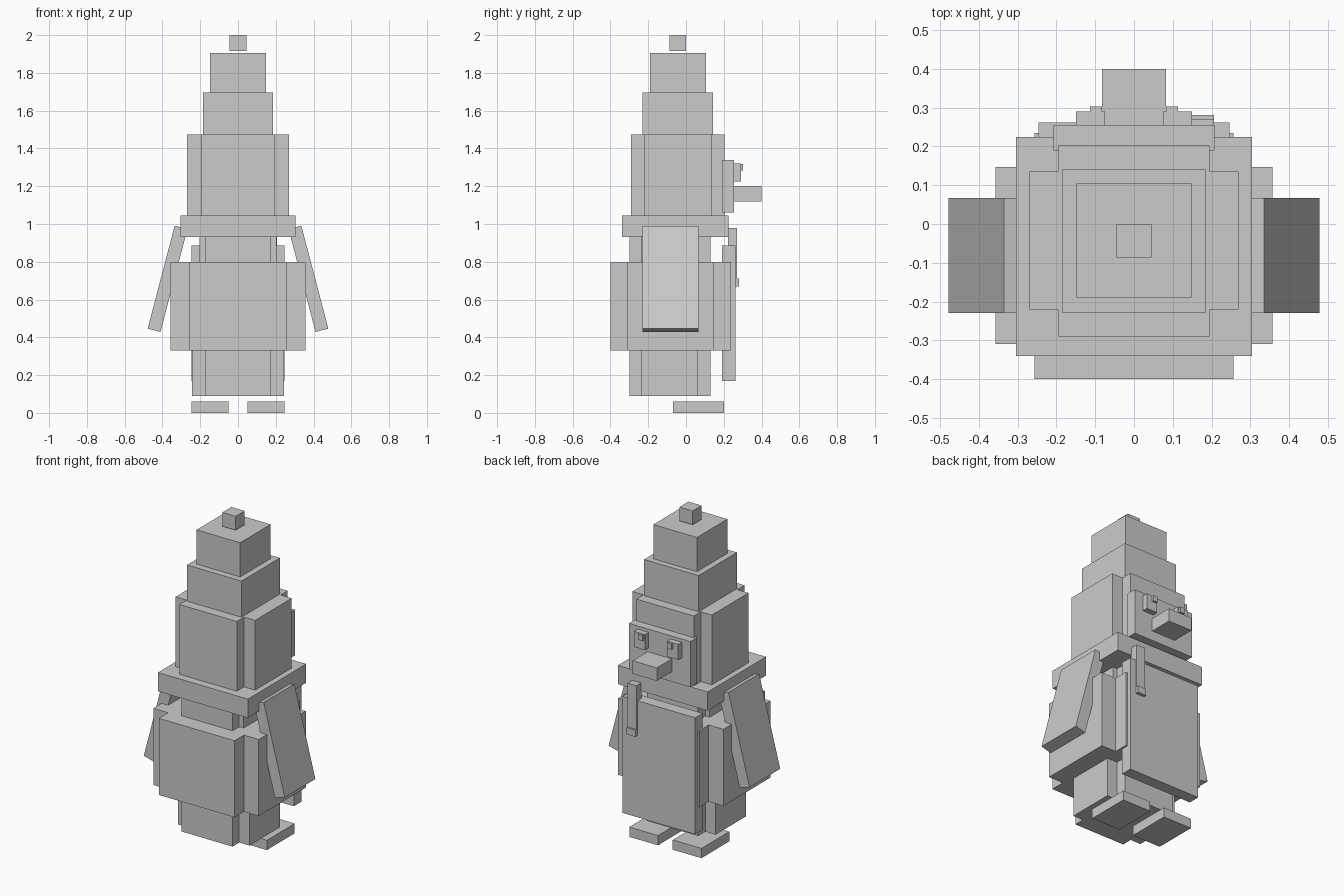
import bpy
import math

old = bpy.data.objects.get("Cube")
if old:
    bpy.data.objects.remove(old, do_unlink=True)

grey = bpy.data.materials.new("plain grey")
grey.use_nodes = True
COLOUR = (0.6, 0.6, 0.6, 1.0)
grey.diffuse_color = COLOUR
grey.node_tree.nodes["Principled BSDF"].inputs["Base Color"].default_value = COLOUR


def box(name, x, y, z, tilt=0.0):
    """Box spanning the given (low, high) ranges, optionally tilted about y."""
    spans = (x, y, z)
    bpy.ops.mesh.primitive_cube_add(size=1, location=[(a + b) / 2 for a, b in spans])
    ob = bpy.context.object
    ob.name = name
    ob.scale = [b - a for a, b in spans]
    ob.rotation_euler.y = tilt
    ob.data.materials.append(grey)
    return ob


def tier(name, z, wide, deep):
    """Notched block: a wide box crossed with a deep box."""
    for label, (half, back, front) in (("wide", wide), ("deep", deep)):
        box(f"{name}_{label}", (-half, half), (back, front), z)


def pair(name, x, y, z, tilt=0.0):
    box("left_" + name, x, y, z, tilt)
    box("right_" + name, (-x[1], -x[0]), y, z, -tilt)


# Feet and stacked body
pair("foot", (0.05, 0.245), (-0.07, 0.2), (0, 0.06))
tier("lower_body", (0.09, 0.33), (0.243, -0.235, 0.06), (0.173, -0.3, 0.13))
tier("belly", (0.33, 0.8), (0.357, -0.31, 0.147), (0.257, -0.4, 0.235))
tier("chest", (0.8, 0.93), (0.203, -0.235, 0.06), (0.173, -0.3, 0.13))
box("collar", (-0.305, 0.305), (-0.34, 0.225), (0.93, 1.045))
box("apron", (-0.246, 0.246), (0.19, 0.262), (0.17, 0.885))

# Slanted arms
pair("arm", (0.338, 0.408), (-0.23, 0.067), (0.428, 0.991), math.radians(-14.7))

# Head and stepped hat
tier("head", (1.045, 1.473), (0.27, -0.22, 0.135), (0.195, -0.29, 0.203))
box("hat_lower", (-0.185, 0.185), (-0.23, 0.142), (1.473, 1.695))
box("hat_upper", (-0.148, 0.148), (-0.19, 0.105), (1.695, 1.905))
box("hat_bobble", (-0.045, 0.045), (-0.087, 0.0), (1.915, 2.0))

# Face
box("face_panel", (-0.208, 0.208), (0.19, 0.255), (1.06, 1.34))
box("nose", (-0.082, 0.082), (0.25, 0.4), (1.12, 1.2))
pair("eye", (0.075, 0.15), (0.25, 0.29), (1.225, 1.32))
pair("pupil", (0.083, 0.114), (0.28, 0.303), (1.283, 1.317))

# Strap hanging from the collar
box("strap", (0.147, 0.207), (0.222, 0.27), (0.67, 0.98))
box("strap_tip", (0.147, 0.207), (0.26, 0.281), (0.67, 0.712))
